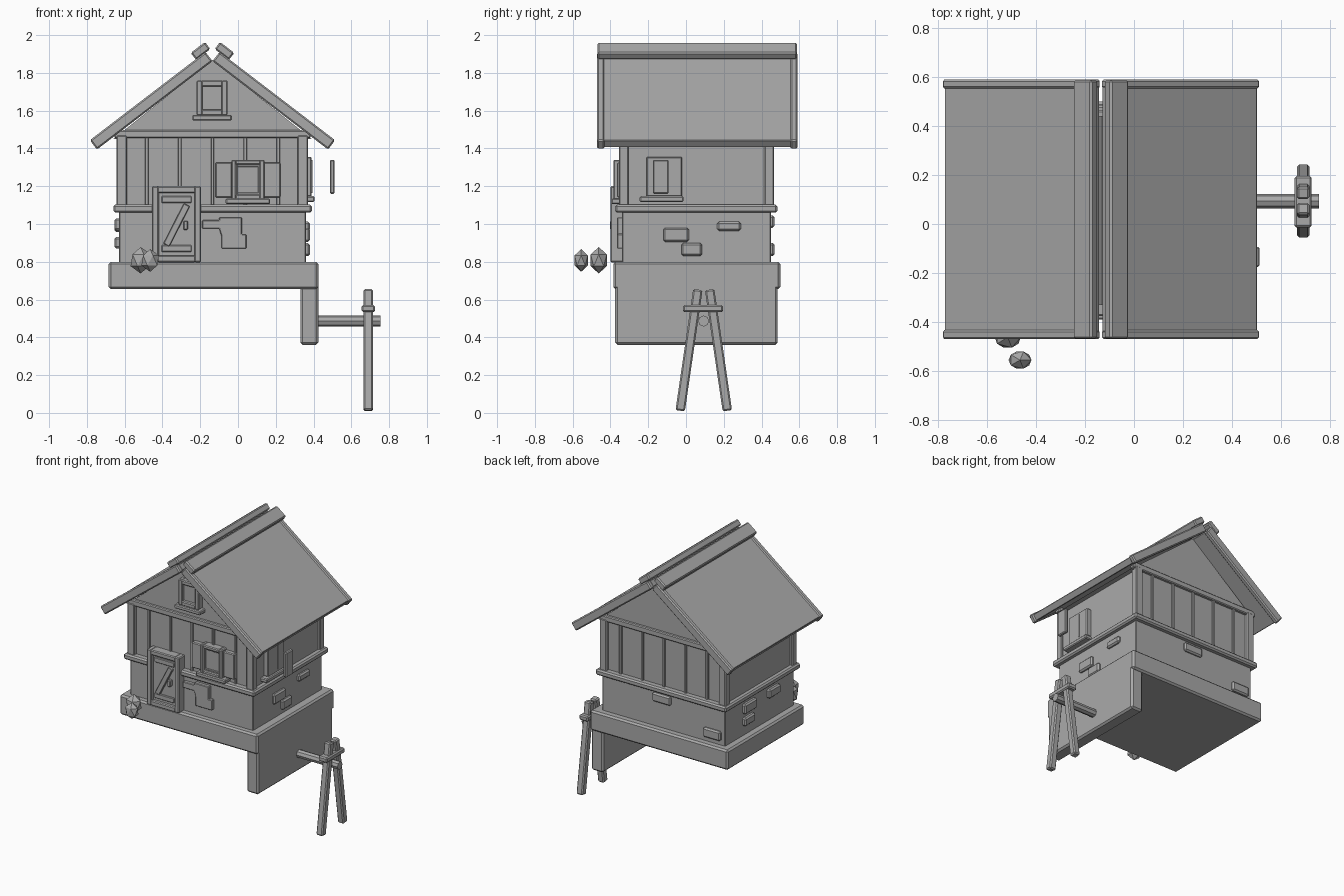
import bpy, bmesh, math
from mathutils import Matrix, Vector

if "Cube" in bpy.data.objects:
    bpy.data.objects.remove(bpy.data.objects["Cube"])

grey = bpy.data.materials.new("plain_grey")
grey.use_nodes = True
grey.diffuse_color = (0.4, 0.4, 0.4, 1)
grey.node_tree.nodes["Principled BSDF"].inputs["Base Color"].default_value = (0.4, 0.4, 0.4, 1)

CX, CY = -0.135, 0.055      # middle of the house


def finish(name, bm, bevel=0.0):
    mesh = bpy.data.meshes.new(name)
    bmesh.ops.recalc_face_normals(bm, faces=bm.faces)
    bm.to_mesh(mesh)
    bm.free()
    mesh.materials.append(grey)
    obj = bpy.data.objects.new(name, mesh)
    bpy.context.collection.objects.link(obj)
    if bevel:
        mod = obj.modifiers.new("soft_edges", "BEVEL")
        mod.width = bevel
        mod.segments = 1
    return obj


def box(name, x, y, z, bevel=0.006, matrix=None):
    """Box from (min, max) pairs, optionally moved by a matrix."""
    bm = bmesh.new()
    bmesh.ops.create_cube(bm, size=1)
    for v in bm.verts:
        v.co = Vector([(a + b) / 2 + c * (b - a) for (a, b), c in zip((x, y, z), v.co)])
    if matrix:
        bm.transform(matrix)
    return finish(name, bm, bevel)


def prism(name, outline, y0, y1, bevel=0.0):
    """Outline in x and z, extruded along y."""
    bm = bmesh.new()
    face = bm.faces.new([bm.verts.new((x, y0, z)) for x, z in outline])
    made = bmesh.ops.extrude_face_region(bm, geom=[face])["geom"]
    bmesh.ops.translate(bm, vec=(0, y1 - y0, 0), verts=[g for g in made if isinstance(g, bmesh.types.BMVert)])
    return finish(name, bm, bevel)


def around(middle, half):
    return (middle - half, middle + half)


def frame(name, x, y, z, rim, bevel=0.006):
    """Four bars around an opening, facing the front."""
    for side, bar in (("left", (x[1] - rim, x[1])), ("right", (x[0], x[0] + rim))):
        box(f"{name}_{side}", bar, y, z, bevel)
    for side, bar in (("top", (z[1] - rim, z[1])), ("bottom", (z[0], z[0] + rim))):
        box(f"{name}_{side}", (x[0] + rim * 0.8, x[1] - rim * 0.8), y, bar, bevel)


# Base platform and its hanging side wall
box("platform", (-0.685, 0.425), (-0.385, 0.5), (0.655, 0.8), 0.012)
box("hanging_wall", (0.33, 0.425), (-0.375, 0.485), (0.36, 0.79), 0.012)

# House walls
box("lower_wall", (-0.63, 0.36), (-0.34, 0.45), (0.79, 1.08))
box("upper_wall", (-0.625, 0.355), (-0.33, 0.44), (1.08, 1.46), 0)
box("middle_band", (-0.66, 0.392), (-0.375, 0.485), (1.06, 1.102), 0.01)
prism("gable_wall", [(-0.66, 1.45), (0.39, 1.45), (CX, 1.87)], -0.33, 0.44)
for side, y in (("front", -0.33), ("back", 0.44)):
    box(f"{side}_gable_beam", (-0.655, 0.385), around(y, 0.022), (1.455, 1.497))
    for i in range(5):
        box(f"{side}_batten_{i}", around(-0.483 + 0.174 * i, 0.009), around(y, 0.013), (1.09, 1.46), 0.003)
    for hand, x in (("left", 0.342), ("right", -0.615)):
        box(f"{side}_{hand}_post", around(x, 0.028), around(y, 0.026), (1.09, 1.47))

# Roof panels, end trims and ridge boards, one side mirrored to the other
angle = math.radians(37.4)
for hand, s in (("left", 1), ("right", -1)):
    flip = Matrix.Diagonal((s, 1, 1, 1))
    tilt = Matrix.Translation((CX, 0, 0)) @ flip @ Matrix.Translation((0, 0, 1.862)) @ Matrix.Rotation(angle, 4, "Y")
    box(f"{hand}_roof_panel", (0.0, 0.762), (-0.44, 0.56), (0.008, 0.055), 0.004, tilt)
    for end, y in (("front", (-0.47, -0.432)), ("back", (0.552, 0.59))):
        box(f"{hand}_{end}_roof_trim", (0.0, 0.77), y, (0, 0.062), 0.008, tilt)
    box(f"{hand}_ridge_board", (-0.03, 0.065), (-0.468, 0.587), (0.058, 0.105), 0.008, tilt)

# Door
frame("door_frame", (-0.455, -0.195), (-0.4, -0.33), (0.797, 1.2), 0.036)
box("door_panel", (-0.43, -0.22), (-0.375, -0.33), (0.81, 1.18), 0.003)
for i, z in enumerate((0.87, 1.13)):
    box(f"door_rail_{i}", (-0.405, -0.245), (-0.386, -0.36), around(z, 0.018), 0.004)
lean = Matrix.Translation((-0.325, -0.378, 0.995)) @ Matrix.Rotation(math.radians(27), 4, "Y")
box("door_brace", around(0, 0.018), around(0, 0.013), around(0, 0.12), 0.004, lean)
box("door_handle", around(-0.277, 0.012), (-0.402, -0.36), around(0.993, 0.024), 0.005)

# Front window with shutters
frame("window_frame", (-0.035, 0.14), (-0.385, -0.32), (1.13, 1.34), 0.026)
box("window_pane", (-0.02, 0.125), (-0.362, -0.32), (1.14, 1.33), 0)
frame("window_sash", (-0.014, 0.119), (-0.37, -0.35), (1.155, 1.315), 0.012, 0.002)
box("window_sill", (-0.065, 0.17), (-0.395, -0.32), (1.105, 1.135))
box("left_shutter", (0.135, 0.225), (-0.365, -0.32), (1.14, 1.326))
box("right_shutter", (-0.12, -0.03), (-0.365, -0.32), (1.14, 1.326))

# Gable window
frame("gable_window_frame", (-0.22, -0.055), (-0.375, -0.32), (1.575, 1.76), 0.032)
box("gable_window_pane", (-0.2, -0.075), (-0.35, -0.32), (1.59, 1.745), 0)
box("gable_window_sill", (-0.242, -0.033), (-0.39, -0.32), (1.548, 1.577))

# Side window and its loose shutter
box("side_window_frame", (0.34, 0.39), (-0.21, -0.02), (1.145, 1.355))
box("side_window_bar", (0.36, 0.394), around(-0.1, 0.004), (1.165, 1.34), 0)
box("side_window_sill", (0.34, 0.405), (-0.245, -0.013), (1.117, 1.147))
box("loose_shutter", (0.486, 0.512), (-0.175, -0.093), (1.16, 1.34))

# Raised stone patch and loose bricks
prism("stone_patch", [(-0.19, 1.02), (-0.1, 1.02), (-0.1, 1.035), (0.02, 1.035), (0.02, 0.945), (0.045, 0.945),
                      (0.045, 0.87), (-0.088, 0.87), (-0.088, 0.937), (-0.1, 0.975), (-0.19, 0.975)],
      -0.365, -0.33, 0.004)
for i, (y, z) in enumerate((((-0.12, 0.015), (0.905, 0.98)), ((-0.025, 0.085), (0.83, 0.9)),
                            ((0.165, 0.29), (0.963, 1.012)))):
    box(f"left_brick_{i}", (0.34, 0.38), y, z, 0.01)
for i, (y, z) in enumerate((((0.11, 0.25), (0.957, 1.03)), ((0.13, 0.25), (0.87, 0.93)),
                            ((-0.16, -0.03), (0.965, 1.03)))):
    box(f"right_brick_{i}", (-0.655, -0.61), y, z, 0.01)
for i, (x, z) in enumerate((((-0.2, -0.05), (0.98, 1.045)), ((-0.6, -0.46), (0.83, 0.9)))):
    box(f"back_brick_{i}", x, (0.43, 0.468), z, 0.01)

# Trestle carrying a short axle
bm = bmesh.new()
turn = Matrix.Translation((0.58, 0.093, 0.486)) @ Matrix.Rotation(math.pi / 2, 4, "Y")
bmesh.ops.create_cone(bm, cap_ends=True, segments=8, radius1=0.029, radius2=0.029, depth=0.35, matrix=turn)
finish("axle", bm)
for hand, s in (("front", -1), ("back", 1)):
    place = Matrix.Translation((0.69, 0.094 + s * 0.078, 0.332)) @ Matrix.Rotation(s * math.radians(8.3), 4, "X")
    box(f"{hand}_trestle_leg", around(0, 0.025), around(0, 0.025), around(0, 0.324), 0.008, place)
box("trestle_crossbar", (0.655, 0.725), (-0.015, 0.195), (0.533, 0.571), 0.008)

# Faceted bushes by the door
for name, place, size in (("small_bush", (-0.465, -0.555, 0.807), (0.052, 0.041, 0.06)),
                          ("large_bush", (-0.515, -0.462, 0.808), (0.06, 0.05, 0.07))):
    bm = bmesh.new()
    bmesh.ops.create_icosphere(bm, subdivisions=1, radius=1, matrix=Matrix.LocRotScale(place, None, size))
    finish(name, bm)
